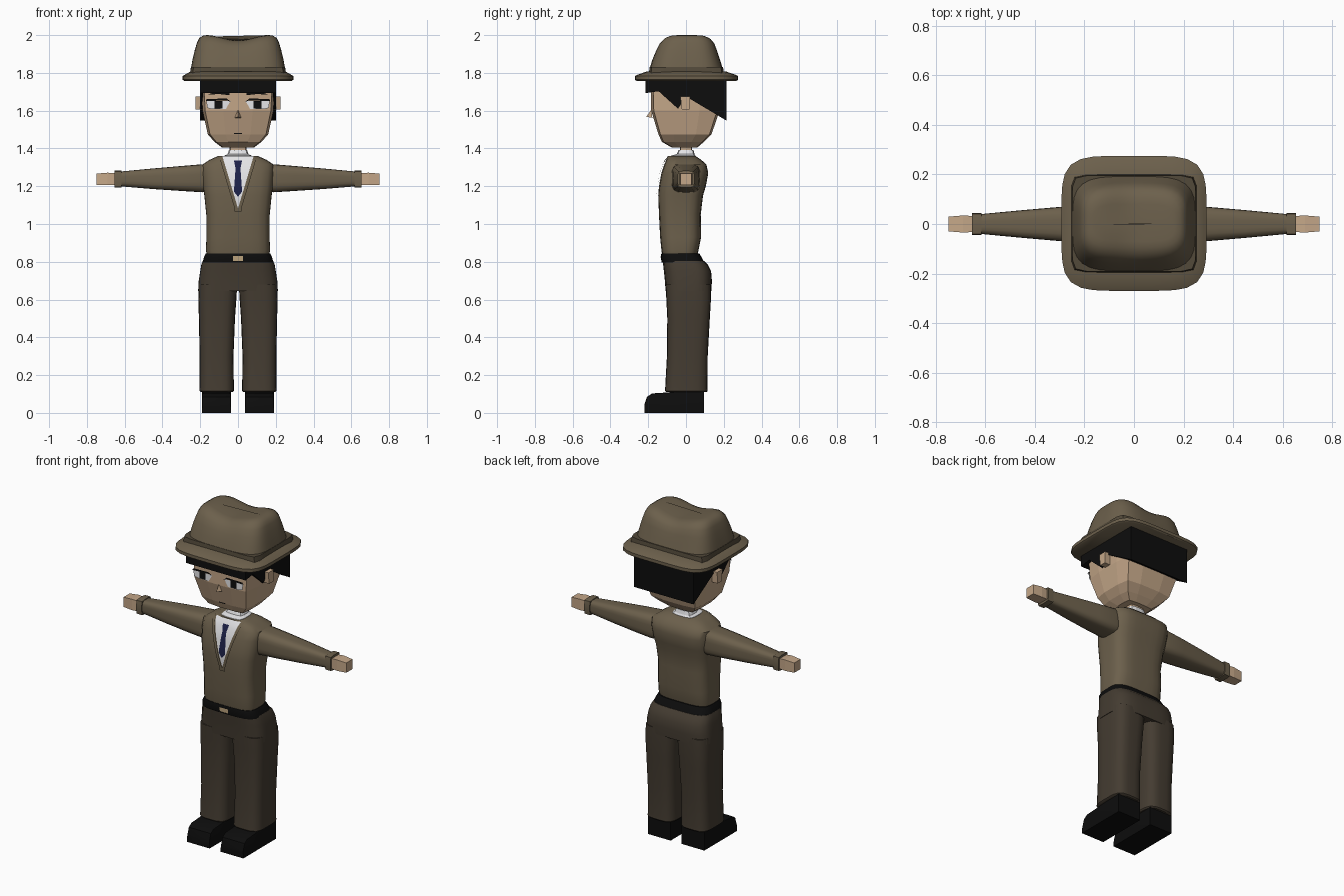
import bpy, bmesh, math


def material(name, rgb):
    m = bpy.data.materials.new(name)
    m.diffuse_color = (*rgb, 1)
    return m


BROWN = material("olive_brown", (0.150, 0.117, 0.072))
BAND = material("dark_band_brown", (0.085, 0.067, 0.042))
TROUSER = material("trouser_brown", (0.058, 0.045, 0.031))
BLACK = material("black", (0.004, 0.004, 0.004))
SKIN = material("skin", (0.56, 0.39, 0.25))
WHITE = material("white", (0.78, 0.78, 0.80))
NAVY = material("navy", (0.012, 0.015, 0.065))
BRASS = material("buckle_tan", (0.50, 0.36, 0.20))


def finish(bm, name, mat, mirror=False, smooth=None, sheet=False):
    if sheet:  # open plates face forward
        bm.normal_update()
        for f in bm.faces:
            if f.normal.y > 0:
                f.normal_flip()
    else:
        bmesh.ops.recalc_face_normals(bm, faces=bm.faces)
    me = bpy.data.meshes.new(name)
    bm.to_mesh(me)
    bm.free()
    me.materials.append(mat)
    ob = bpy.data.objects.new(name, me)
    bpy.context.collection.objects.link(ob)
    if mirror:
        ob.modifiers.new("mirror", 'MIRROR').use_mirror_merge = False
    if smooth:
        bpy.ops.object.select_all(action='DESELECT')
        ob.select_set(True)
        bpy.context.view_layer.objects.active = ob
        bpy.ops.object.shade_smooth_by_angle(angle=math.radians(smooth))
    return ob


def loft(name, rings, mat, axis='z', p=4, n=32, mirror=False, smooth=40, warp=None, turn=0):
    """Skin rounded-rectangle rings (pos, u_min, u_max, v_min, v_max)."""
    bm = bmesh.new()
    loops = []
    for pos, u0, u1, v0, v1 in rings:
        loop = []
        for i in range(n):
            a = 2 * math.pi * (i + turn) / n
            c, s = math.cos(a), math.sin(a)
            r = (abs(c) ** p + abs(s) ** p) ** (-1 / p)
            u = (u0 + u1) / 2 + (u1 - u0) / 2 * r * c
            v = (v0 + v1) / 2 + (v1 - v0) / 2 * r * s
            co = (u, v, pos) if axis == 'z' else (pos, u, v)
            loop.append(bm.verts.new(warp(*co) if warp else co))
        loops.append(loop)
    for a, b in zip(loops, loops[1:]):
        for i in range(n):
            j = (i + 1) % n
            bm.faces.new((a[i], a[j], b[j], b[i]))
    bm.faces.new(loops[0])
    bm.faces.new(loops[-1])
    return finish(bm, name, mat, mirror, smooth)


def prism(name, pts, x0, x1, mat, mirror=False, bevel=0):
    """Extrude a (y, z) outline along x."""
    bm = bmesh.new()
    f = bm.faces.new([bm.verts.new((x0, y, z)) for y, z in pts])
    ext = bmesh.ops.extrude_face_region(bm, geom=[f])
    for v in ext['geom']:
        if isinstance(v, bmesh.types.BMVert):
            v.co.x = x1
    if bevel:
        edges = [e for e in bm.edges if min(v.co.z for v in e.verts) > 0.01
                 and abs(e.verts[0].co.x - e.verts[1].co.x) < 1e-5]
        bmesh.ops.bevel(bm, geom=edges, offset=bevel, segments=2, affect='EDGES', profile=0.5)
    return finish(bm, name, mat, mirror, 35 if bevel else None)


def plate(name, pts, y, mat, mirror=False):
    """Flat (x, z) polygon facing forward."""
    bm = bmesh.new()
    bm.faces.new([bm.verts.new((x, y, z)) for x, z in pts])
    return finish(bm, name, mat, mirror, sheet=True)


# ---- torso
TORSO = [(0.83, 0.163, -0.125, 0.06), (0.86, 0.170, -0.130, 0.066), (0.93, 0.167, -0.137, 0.08),
         (1.05, 0.168, -0.143, 0.078), (1.15, 0.178, -0.147, 0.09), (1.20, 0.185, -0.143, 0.105),
         (1.27, 0.190, -0.130, 0.118), (1.315, 0.188, -0.115, 0.108), (1.34, 0.150, -0.104, 0.08),
         (1.36, 0.105, -0.092, 0.05)]
loft("sweater", [(z, -h, h, f, b) for z, h, f, b in TORSO], BROWN, smooth=50)


def chest_y(x, z):
    for (z0, h0, f0, b0), (z1, h1, f1, b1) in zip(TORSO, TORSO[1:]):
        if z0 <= z <= z1:
            t = (z - z0) / (z1 - z0)
            h, f, b = h0 + t * (h1 - h0), f0 + t * (f1 - f0), b0 + t * (b1 - b0)
            return (f + b) / 2 - (b - f) / 2 * max(0, 1 - abs(x / h) ** 4) ** 0.25
    return TORSO[-1][2]


def chest_strip(name, z0, z1, left, right, off, mat, mirror=False, rows=14, cols=4):
    """Sheet that hugs the chest between two edge functions of z."""
    bm = bmesh.new()
    grid = []
    for i in range(rows + 1):
        z = z0 + (z1 - z0) * i / rows
        xs = [left(z) + (right(z) - left(z)) * j / cols for j in range(cols + 1)]
        grid.append([bm.verts.new((x, chest_y(x, z) - off, z)) for x in xs])
    for a, b in zip(grid, grid[1:]):
        for j in range(cols):
            bm.faces.new((a[j], a[j + 1], b[j + 1], b[j]))
    return finish(bm, name, mat, mirror, smooth=50, sheet=True)


def vee(z):
    return 0.001 + 0.082 * (z - 1.085) / 0.275


def tie_width(z):
    if z > 1.295:
        return 0.013 + 0.008 * (z - 1.295) / 0.04
    return 0.022 * (z - 1.145) / 0.025 if z < 1.17 else 0.022 - 0.009 * (z - 1.17) / 0.125


chest_strip("shirt_front", 1.085, 1.36, lambda z: -vee(z), vee, 0.004, WHITE)
chest_strip("neckline_trim", 1.065, 1.36, lambda z: max(0, vee(z)), lambda z: max(0, vee(z)) + 0.018,
            0.009, BROWN, mirror=True)
chest_strip("tie", 1.1455, 1.335, lambda z: -tie_width(z), tie_width, 0.009, NAVY)

# ---- collar and neck
loft("collar", [(1.335, -0.075, 0.075, -0.092, 0.055), (1.362, -0.072, 0.072, -0.08, 0.05),
                (1.37, -0.055, 0.055, -0.048, 0.045), (1.392, -0.048, 0.048, -0.040, 0.040)],
     WHITE, n=16, p=5, smooth=None)
loft("neck", [(1.36, -0.045, 0.045, -0.033, 0.033), (1.44, -0.045, 0.045, -0.033, 0.033)],
     SKIN, n=8, p=6, smooth=None)

# ---- arms
loft("sleeve", [(0.16, -0.07, 0.07, 1.17, 1.315), (0.19, -0.075, 0.075, 1.168, 1.316),
                (0.30, -0.069, 0.069, 1.175, 1.307), (0.45, -0.056, 0.056, 1.185, 1.294),
                (0.63, -0.039, 0.039, 1.20, 1.277)], BROWN, 'x', p=4, n=24, mirror=True)
loft("cuff", [(0.617, -0.045, 0.045, 1.193, 1.282), (0.654, -0.045, 0.045, 1.193, 1.282)],
     BROWN, 'x', p=8, n=16, mirror=True)
loft("hand", [(0.64, -0.032, 0.032, 1.208, 1.268), (0.69, -0.035, 0.035, 1.205, 1.272),
              (0.75, -0.030, 0.030, 1.207, 1.267)],
     SKIN, 'x', p=60, n=4, turn=0.5, mirror=True, smooth=None)

# ---- belt, trousers, shoes
loft("belt", [(0.795, -0.188, 0.188, -0.128, 0.098), (0.825, -0.180, 0.180, -0.134, 0.082),
              (0.845, -0.170, 0.170, -0.130, 0.070)], BLACK)
plate("buckle", [(-0.027, 0.805), (0.027, 0.805), (0.027, 0.831), (-0.027, 0.831)], -0.137, BRASS)
loft("trouser_seat", [(0.645, -0.211, 0.211, -0.108, 0.135), (0.70, -0.208, 0.208, -0.112, 0.137),
                      (0.75, -0.200, 0.200, -0.117, 0.133), (0.785, -0.194, 0.194, -0.121, 0.115),
                      (0.805, -0.186, 0.186, -0.123, 0.095)], TROUSER)
loft("trouser_leg", [(0.11, 0.028, 0.196, -0.105, 0.108), (0.117, 0.022, 0.205, -0.112, 0.115),
                     (0.135, 0.022, 0.204, -0.110, 0.114), (0.30, 0.024, 0.203, -0.101, 0.115),
                     (0.50, 0.016, 0.207, -0.099, 0.126), (0.60, 0.009, 0.210, -0.104, 0.132),
                     (0.68, 0.004, 0.207, -0.108, 0.132)], TROUSER, n=24, mirror=True)
prism("shoe", [(-0.22, 0), (-0.22, 0.045), (-0.207, 0.085), (-0.18, 0.103), (-0.10, 0.108),
               (0.0, 0.118), (0.095, 0.118), (0.095, 0)], 0.037, 0.19, BLACK, mirror=True, bevel=0.008)

# ---- head
loft("head", [(1.405, -0.085, 0.085, -0.075, 0.06), (1.435, -0.125, 0.125, -0.128, 0.095),
              (1.475, -0.160, 0.160, -0.146, 0.135), (1.60, -0.188, 0.188, -0.184, 0.178),
              (1.77, -0.196, 0.196, -0.188, 0.19)], SKIN, p=9, n=16, smooth=None)
bm = bmesh.new()
nose = [bm.verts.new(c) for c in ((-0.017, -0.178, 1.562), (0.017, -0.178, 1.562),
                                  (0, -0.184, 1.605), (0, -0.21, 1.568))]
for k in ((0, 1, 3), (1, 2, 3), (2, 0, 3), (0, 2, 1)):
    bm.faces.new([nose[i] for i in k])
finish(bm, "nose", SKIN)
prism("ear", [(-0.03, 1.675), (0.022, 1.675), (0.018, 1.605), (-0.022, 1.605)], 0.17, 0.225, SKIN, mirror=True)

# painted face
plate("eye_white", [(0.04, 1.65), (0.168, 1.65), (0.162, 1.615), (0.14, 1.608), (0.065, 1.608)],
      -0.190, WHITE, True)
plate("pupil", [(0.083, 1.612), (0.125, 1.612), (0.125, 1.652), (0.083, 1.652)], -0.192, BLACK, True)
plate("eyelid", [(0.036, 1.645), (0.06, 1.655), (0.172, 1.65), (0.165, 1.662), (0.06, 1.664)],
      -0.194, BLACK, True)
plate("eyebrow", [(0.045, 1.682), (0.10, 1.688), (0.16, 1.685), (0.12, 1.70), (0.045, 1.695)],
      -0.194, BLACK, True)
plate("mouth", [(-0.022, 1.476), (0.022, 1.476), (0.022, 1.481), (-0.022, 1.481)], -0.151, BLACK)

# hair: one jagged side outline across the whole head
prism("hair", [(-0.213, 1.77), (-0.215, 1.693), (-0.145, 1.703), (-0.042, 1.61), (0.0, 1.675),
               (0.215, 1.547), (0.215, 1.77)], -0.201, 0.201, BLACK)

# ---- hat
loft("hat_brim", [(1.758, -0.285, 0.285, -0.262, 0.268), (1.764, -0.293, 0.293, -0.27, 0.275),
                  (1.783, -0.293, 0.293, -0.27, 0.275), (1.79, -0.282, 0.282, -0.258, 0.263),
                  (1.808, -0.25, 0.25, -0.205, 0.21)], BROWN, p=5, n=48)
loft("hat_band", [(1.80, -0.254, 0.254, -0.196, 0.20), (1.832, -0.249, 0.249, -0.192, 0.196)],
     BAND, p=12, n=48)


def pinch(x, y, z):  # crease along the middle of the crown
    k = max(0, min(1, (z - 1.88) / 0.11))
    return x, y, z - 0.028 * k * (0.5 + 0.5 * math.cos(math.pi * min(1, abs(x) / 0.17)))


loft("hat_crown", [(1.825, -0.249, 0.249, -0.192, 0.194), (1.87, -0.241, 0.241, -0.178, 0.180),
                   (1.92, -0.229, 0.229, -0.160, 0.166), (1.96, -0.217, 0.217, -0.142, 0.153),
                   (1.985, -0.205, 0.205, -0.120, 0.134), (1.997, -0.185, 0.185, -0.095, 0.108),
                   (2.0, -0.165, 0.165, -0.07, 0.08), (2.0, -0.16, 0.16, -0.002, 0.002)],
     BROWN, n=48, warp=pinch, smooth=60)
